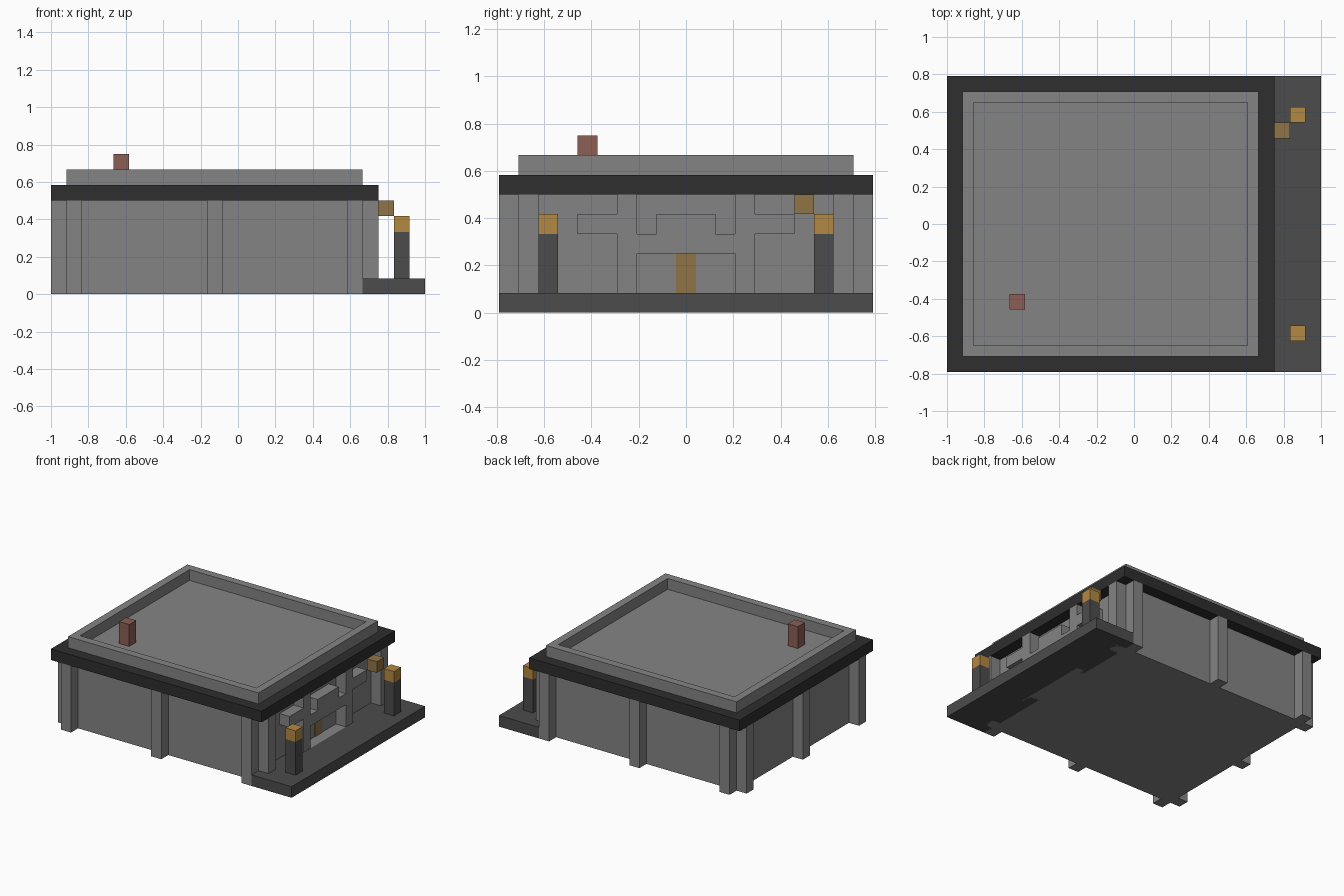
import bpy
import bmesh
from mathutils import Vector

cube = bpy.data.objects.get("Cube")
if cube:
    bpy.data.objects.remove(cube, do_unlink=True)

U = 1 / 12                          # one block
ORIGIN = Vector((12, 9.5, 0))       # grid point that sits on the world origin


def material(name, r, g, b):
    lin = [((c / 255 + 0.055) / 1.055) ** 2.4 for c in (r, g, b)] + [1]
    m = bpy.data.materials.new(name)
    m.use_nodes = True
    m.diffuse_color = lin
    m.node_tree.nodes["Principled BSDF"].inputs["Base Color"].default_value = lin
    return m


STONE = material("wall grey", 132, 132, 132)
PAVING = material("paving dark grey", 76, 76, 76)
ROOF = material("roof charcoal", 46, 46, 46)
LAMP = material("lamp gold", 180, 137, 68)
WOOD = material("wood brown", 144, 117, 70)
BRICK = material("chimney red", 139, 94, 85)


def prism(name, mat, outline, z0, z1, well=None):
    """Extrude a grid outline from z0 to z1; well = (border, depth) sinks the top."""
    bm = bmesh.new()
    base = bm.faces.new([bm.verts.new((x, y, z0)) for x, y in outline])
    geom = bmesh.ops.extrude_face_region(bm, geom=[base], use_keep_orig=True)["geom"]
    bmesh.ops.translate(bm, vec=(0, 0, z1 - z0),
                        verts=[v for v in geom if isinstance(v, bmesh.types.BMVert)])
    bmesh.ops.recalc_face_normals(bm, faces=bm.faces)
    if well:
        border, depth = well
        top = max(bm.faces, key=lambda f: f.calc_center_median().z)
        bmesh.ops.inset_region(bm, faces=[top], thickness=border)
        geom = bmesh.ops.extrude_face_region(bm, geom=[top])["geom"]
        bmesh.ops.translate(bm, vec=(0, 0, -depth),
                            verts=[v for v in geom if isinstance(v, bmesh.types.BMVert)])
        if top.is_valid:
            bmesh.ops.delete(bm, geom=[top], context="FACES_ONLY")
    for v in bm.verts:
        v.co = (v.co - ORIGIN) * U
    me = bpy.data.meshes.new(name)
    bm.to_mesh(me)
    bm.free()
    me.materials.append(mat)
    ob = bpy.data.objects.new(name, me)
    bpy.context.collection.objects.link(ob)
    return ob


def block(name, mat, x0, x1, y0, y1, z0, z1, well=None):
    return prism(name, mat, [(x0, y0), (x1, y0), (x1, y1), (x0, y1)], z0, z1, well)


# Building body, roof slab and parapet with sunken deck
block("walls", STONE, 1, 20, 1, 18, 0, 6)
block("roof_slab", ROOF, 0, 21, 0, 19, 6, 7)
block("parapet", STONE, 1, 20, 1, 18, 7, 8, well=(1, 0.97))
block("chimney", BRICK, 4, 5, 4, 5, 7, 9)

# Pilasters on the two long sides
for x in (1, 10, 19):
    for side, y in (("front", 0), ("back", 18)):
        block(f"{side}_pilaster", STONE, x, x + 1, y, y + 1, 0, 6)

# Pilasters on the plain end and the entrance end
for y in (1, 9, 17):
    block("rear_end_pilaster", STONE, 0, 1, y, y + 1, 0, 6)
for y in (1, 6, 12, 17):
    block("entrance_pilaster", STONE, 20, 21, y, y + 1, 0, 6)

# Entrance relief: lintel, centre panel and side arms
block("lintel", STONE, 20, 21, 7, 12, 3, 4)
block("centre_panel", STONE, 20, 21, 8, 11, 4, 5)
for y in (4, 13):
    block("side_arm", STONE, 20, 21, y, y + 2, 4, 5)
block("door", WOOD, 20, 20.04, 9, 10, 1, 3)
block("hanging_sign", WOOD, 21, 22, 15, 16, 5, 6)

# Doorstep and the paving notched around it
block("doorstep", STONE, 20, 21, 7, 12, 0, 1)
prism("paving", PAVING, [(20, 0), (24, 0), (24, 19), (20, 19),
                         (20, 12), (21, 12), (21, 7), (20, 7)], 0, 1)

# Lamp posts
for y in (2, 16):
    block("lamp_post", PAVING, 22, 23, y, y + 1, 1, 4)
    block("lamp", LAMP, 22, 23, y, y + 1, 4, 5)
